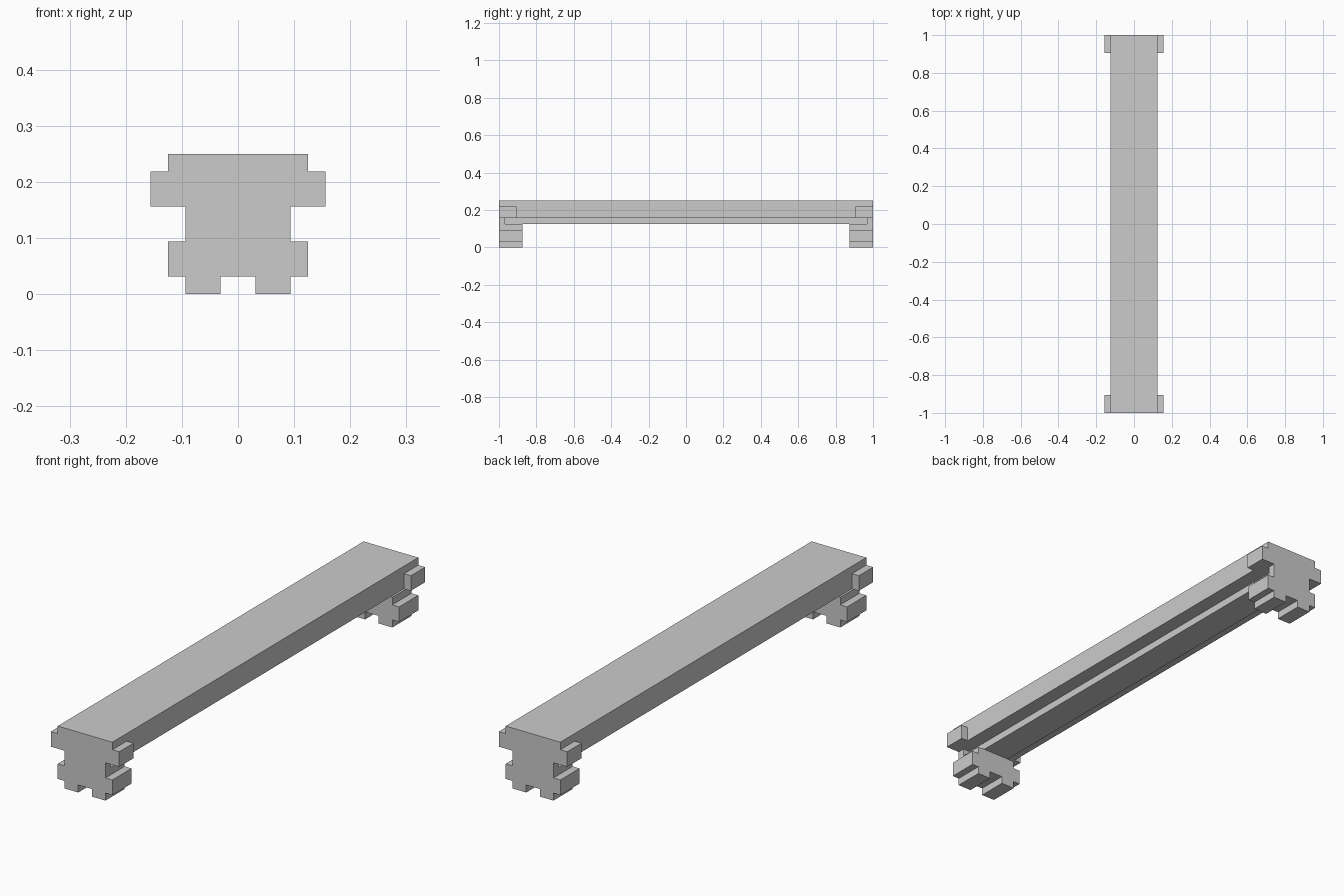
import bpy, bmesh
from mathutils import Matrix, Vector

if "Cube" in bpy.data.objects:
    bpy.data.objects.remove(bpy.data.objects["Cube"])

U = 1 / 32  # block grid size


def boxes(name, parts):
    """One object from boxes given as x0, x1, y0, y1, z0, z1 in grid units."""
    bm = bmesh.new()
    for x0, x1, y0, y1, z0, z1 in parts:
        centre = Vector((x0 + x1, y0 + y1, z0 + z1)) * U / 2
        size = Vector((x1 - x0, y1 - y0, z1 - z0)) * U
        bmesh.ops.create_cube(bm, size=1, matrix=Matrix.Translation(centre) @ Matrix.Diagonal(size.to_4d()))
    mesh = bpy.data.meshes.new(name)
    bm.to_mesh(mesh)
    bm.free()
    ob = bpy.data.objects.new(name, mesh)
    bpy.context.collection.objects.link(ob)
    return ob


def profile(name, half, y0, y1):
    """Extrude a left-right symmetric outline (x, z) along y."""
    pts = half + [(-x, z) for x, z in reversed(half)]
    bm = bmesh.new()
    face = bm.faces.new([bm.verts.new((x * U, y0 * U, z * U)) for x, z in pts])
    ext = bmesh.ops.extrude_face_region(bm, geom=[face])
    verts = [v for v in ext["geom"] if isinstance(v, bmesh.types.BMVert)]
    bmesh.ops.translate(bm, verts=verts, vec=(0, (y1 - y0) * U, 0))
    bmesh.ops.recalc_face_normals(bm, faces=bm.faces)
    mesh = bpy.data.meshes.new(name)
    bm.to_mesh(mesh)
    bm.free()
    ob = bpy.data.objects.new(name, mesh)
    bpy.context.collection.objects.link(ob)
    return ob


# Long seat plank and the narrower rail beneath it
boxes("seat", [(-4, 4, -31, 31, 5, 8)])
boxes("under_rail", [(-2, 2, -31, 31, 4, 5)])

outline = [(1, 1), (1, 0), (3, 0), (3, 1), (4, 1), (4, 3), (3, 3), (3, 5),
           (5, 5), (5, 7), (4, 7), (4, 8)]

for end, s in (("front", -1), ("back", 1)):
    # Stepped end plate closing the plank
    profile(end + "_end_plate", outline, *sorted((31 * s, 32 * s)))
    for side, t in (("left", -1), ("right", 1)):
        def put(x0, x1, y0, z0, z1):
            return (*sorted((x0 * t, x1 * t)), *sorted((y0 * s, 31 * s)), z0, z1)
        # Side lug, and leg with a foot and an outer block
        boxes(f"{end}_{side}_lug", [put(4, 5, 29, 5, 7)])
        boxes(f"{end}_{side}_leg", [put(1, 3, 28, 0, 4), put(3, 4, 28, 1, 3)])
    # Block joining the two legs
    boxes(end + "_leg_core", [(-1, 1, *sorted((28 * s, 31 * s)), 1, 4)])
